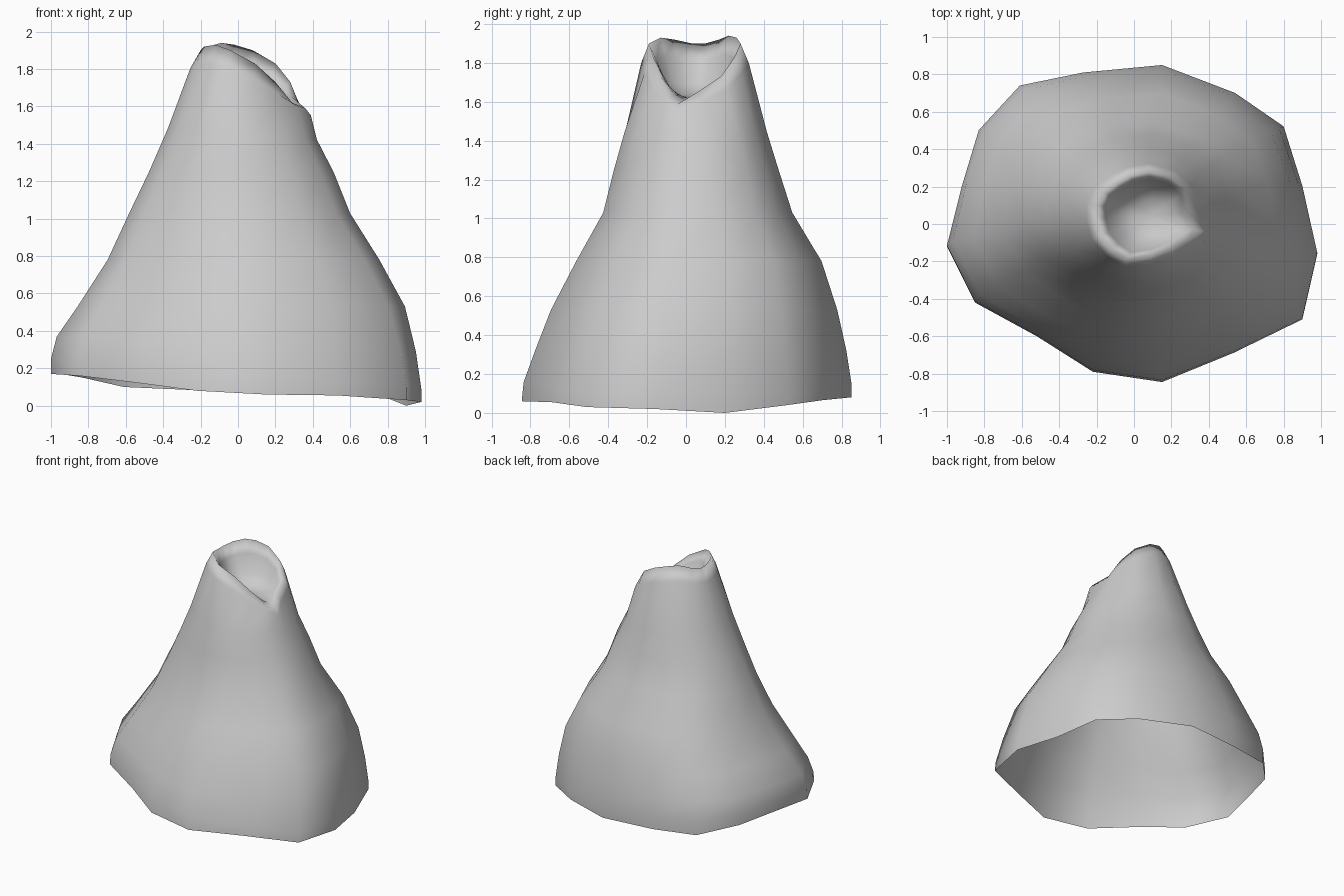
import bpy, bmesh, math
from mathutils import Vector

if "Cube" in bpy.data.objects:
    bpy.data.objects.remove(bpy.data.objects["Cube"])

# Hem of the shell: x, y, z
HEM = [(.98, -.16, .02), (.9, .2, 0), (.80, .52, .04), (.54, .70, .065),
       (.15, .85, .08), (-.27, .81, .085), (-.61, .74, .10), (-.83, .50, .15),
       (-.92, .2, .165), (-1, -.12, .17), (-.85, -.42, .16), (-.52, -.6, .12),
       (-.22, -.79, .08), (.15, -.845, .06), (.53, -.69, .055), (.9, -.51, .03)]

# Sloping rim of the hollow on top
RIM = [(.36, -.04, 1.59), (.29, .06, 1.65), (.28, .18, 1.73), (.20, .25, 1.83),
       (.08, .28, 1.90), (-.02, .26, 1.93), (-.09, .22, 1.94), (-.16, .17, 1.92),
       (-.2, .10, 1.90), (-.2, .03, 1.90), (-.18, -.06, 1.92), (-.12, -.13, 1.93),
       (-.04, -.19, 1.90), (.09, -.17, 1.83), (.2, -.13, 1.73), (.29, -.08, 1.65)]

# Body levels: z, x min, x max, y min, y max, tilt, roundness
LEVELS = [(.17, -1, 1, -.84, .85, .08, 0),
          (.33, -.97, .97, -.78, .825, .04, .1),
          (.53, -.86, .91, -.70, .78, 0, .25),
          (.78, -.70, .77, -.57, .70, 0, .4),
          (1.03, -.585, .61, -.43, .55, 0, .6),
          (1.25, -.48, .52, -.375, .48, 0, .8),
          (1.45, -.38, .43, -.32, .42, .03, 1)]


def level_ring(z, x0, x1, y0, y1, tilt, rnd):
    ring = []
    for hx, hy, _ in HEM:
        u, v = hx, hy / .85
        a = math.atan2(v, u)
        u += (math.cos(a) - u) * rnd
        v += (math.sin(a) - v) * rnd
        ring.append(Vector(((x0 + x1) / 2 + u * (x1 - x0) / 2,
                            (y0 + y1) / 2 + v * (y1 - y0) / 2, z - tilt * u)))
    return ring


# Outer rings, shoulder and rim
rings = [[Vector(p) for p in HEM]] + [level_ring(*l) for l in LEVELS]
rim = [Vector(p) for p in RIM]
centre = Vector((.06, .05, 0))
shoulder = []
for low, top in zip(rings[-1], rim):
    p = low.lerp(top, .78)
    out = (p - centre) * 1.05 + centre
    shoulder.append(Vector((out.x, out.y, p.z)))
rings += [shoulder, rim]

# Hollow inside the rim
floor = Vector((.10, .05, 1.62))
for inward, drop in ((.16, .3), (.35, .75), (.65, .95)):
    ring = []
    for p in rim:
        q = p.lerp(floor, inward)
        q.z = p.z + (floor.z - p.z) * drop
        ring.append(q)
    rings.append(ring)

# Skin the rings
bm = bmesh.new()
loops = [[bm.verts.new(p) for p in r] for r in rings]
n = len(HEM)
for a, b in zip(loops, loops[1:]):
    for i in range(n):
        j = (i + 1) % n
        bm.faces.new((a[i], a[j], b[j], b[i]))
tip = bm.verts.new(floor)
for i in range(n):
    bm.faces.new((loops[-1][i], loops[-1][(i + 1) % n], tip))

# Small pinched pocket beside the spout
loops[-4][15].co.z -= .03
for f in bm.faces:
    f.smooth = True
mesh = bpy.data.meshes.new("hollow_mound")
bm.to_mesh(mesh)
bm.free()
mound = bpy.data.objects.new("hollow_mound", mesh)
bpy.context.collection.objects.link(mound)
